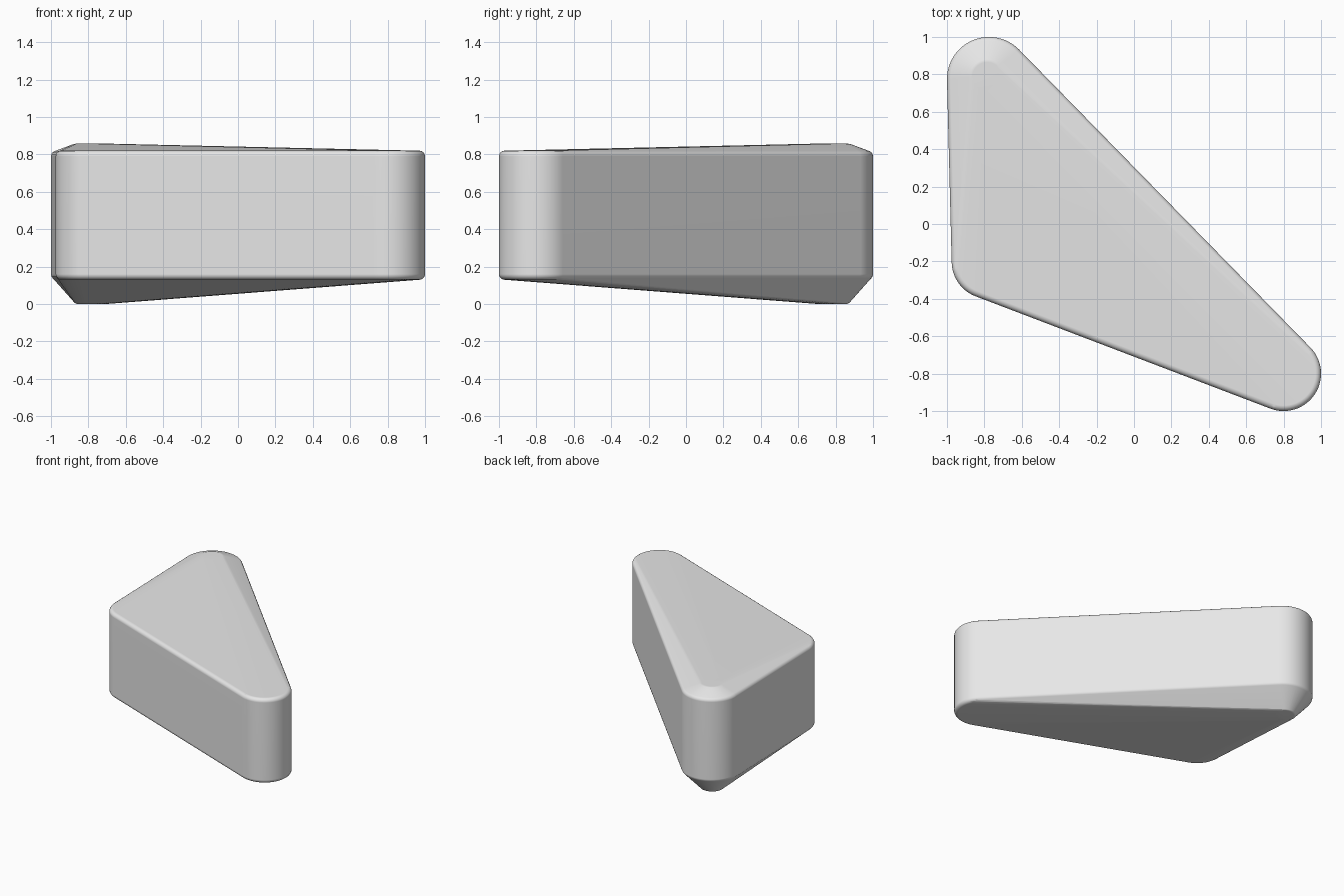
import bpy
import bmesh
import math

cube = bpy.data.objects.get("Cube")
if cube:
    bpy.data.objects.remove(cube, do_unlink=True)

SEGMENTS = 64
BOTTOM, TOP = 0.13, 0.82
BEVEL = 0.03

# Single grey finish
grey = bpy.data.materials.new("plain grey")
grey.use_nodes = True
colour = (0.8, 0.8, 0.8, 1.0)
grey.diffuse_color = colour
grey.node_tree.nodes["Principled BSDF"].inputs["Base Color"].default_value = colour


def ring(bm, x, y, z, radius):
    for i in range(SEGMENTS):
        a = 2 * math.pi * i / SEGMENTS
        bm.verts.new((x + radius * math.cos(a), y + radius * math.sin(a), z))


def rounded_post(bm, x, y, radius):
    """Upright cylinder corner with rounded rims."""
    for step in range(5):
        a = math.pi / 2 * step / 4
        r = radius - BEVEL * (1 - math.cos(a))
        rise = BEVEL * (1 - math.sin(a))
        ring(bm, x, y, BOTTOM + rise, r)
        ring(bm, x, y, TOP - rise, r)


bm = bmesh.new()

# Three rounded corners of the wedge
rounded_post(bm, -0.775, 0.775, 0.225)
rounded_post(bm, -0.775, -0.2, 0.2)
rounded_post(bm, 0.8, -0.8, 0.2)

# Raised peak above and below the back corner
for z, radius in ((0, 0.075), (0.006, 0.088), (0.855, 0.095), (0.858, 0.08)):
    ring(bm, -0.785, 0.785, z, radius)

# Stretch one skin over the corners
hull = bmesh.ops.convex_hull(bm, input=bm.verts[:])
loose = {g for key in ("geom_interior", "geom_unused") for g in hull[key]
         if isinstance(g, bmesh.types.BMVert)}
bmesh.ops.delete(bm, geom=list(loose), context='VERTS')
bmesh.ops.dissolve_limit(bm, angle_limit=math.radians(0.5),
                         verts=bm.verts[:], edges=bm.edges[:])
bmesh.ops.recalc_face_normals(bm, faces=bm.faces[:])

mesh = bpy.data.meshes.new("wedge_block")
bm.to_mesh(mesh)
bm.free()
mesh.materials.append(grey)
block = bpy.data.objects.new("wedge_block", mesh)
bpy.context.collection.objects.link(block)

# Smooth rounding with flat-looking large faces
bpy.ops.object.select_all(action='DESELECT')
block.select_set(True)
bpy.context.view_layer.objects.active = block
bpy.ops.object.shade_smooth_by_angle(angle=math.radians(30))
weighted = block.modifiers.new("weighted_normals", 'WEIGHTED_NORMAL')
weighted.keep_sharp = True
